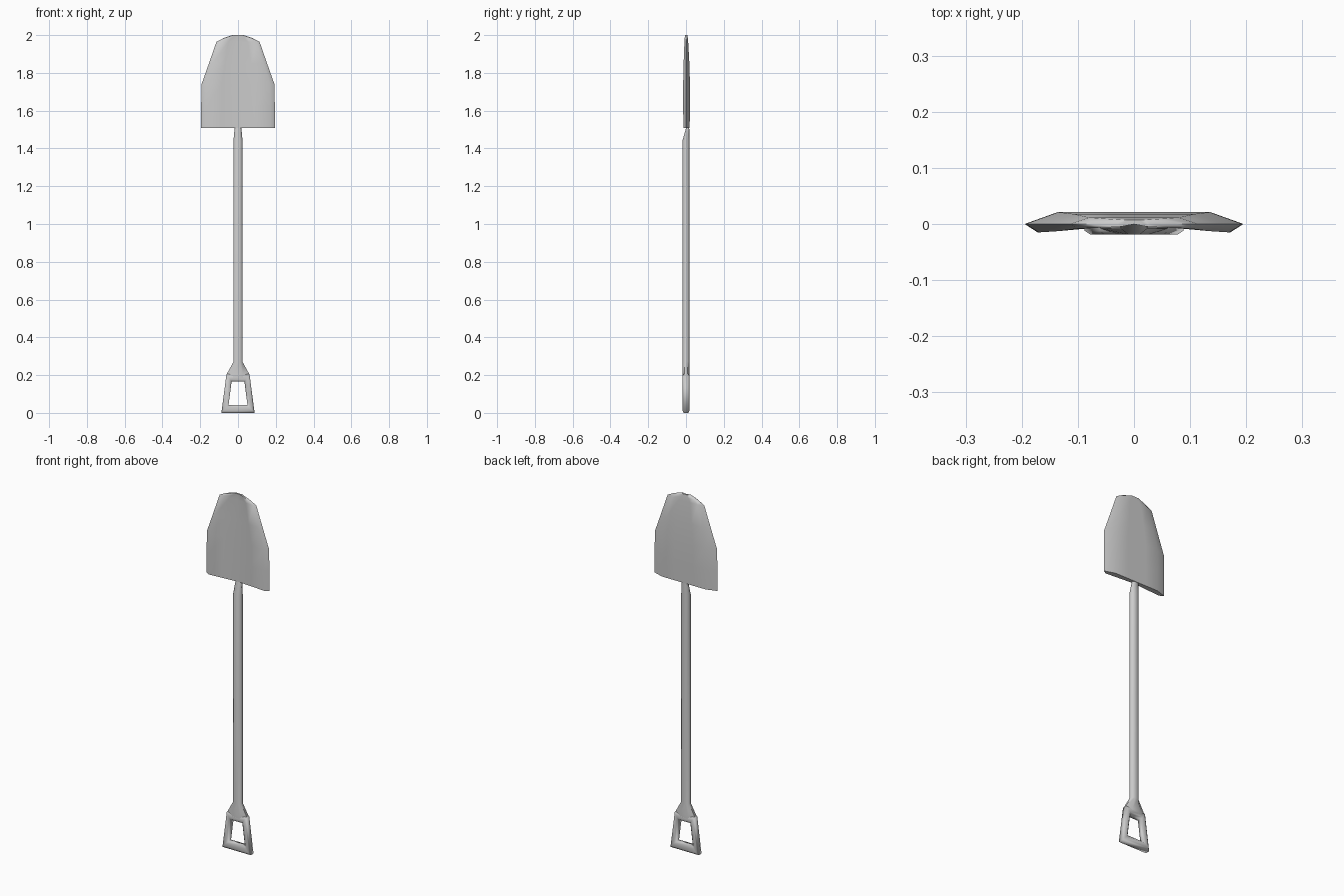
import bpy
import math

if "Cube" in bpy.data.objects:
    bpy.data.objects.remove(bpy.data.objects["Cube"], do_unlink=True)

GREY = (0.6, 0.6, 0.6, 1)
steel = bpy.data.materials.new("plain grey")
steel.use_nodes = True
steel.diffuse_color = GREY
steel.node_tree.nodes["Principled BSDF"].inputs["Base Color"].default_value = GREY


def loft(name, rings, closed=False, angle=60):
    """Skin a list of equal-length rings; either cap the ends or join them."""
    n = len(rings[0])
    verts = [p for ring in rings for p in ring]
    faces = []
    for i in range(len(rings) if closed else len(rings) - 1):
        a, b = i * n, (i + 1) % len(rings) * n
        for j in range(n):
            k = (j + 1) % n
            faces.append((a + j, a + k, b + k, b + j))
    if not closed:
        faces.append(tuple(reversed(range(n))))
        faces.append(tuple(range(len(verts) - n, len(verts))))
    mesh = bpy.data.meshes.new(name)
    mesh.from_pydata(verts, [], faces)
    mesh.materials.append(steel)
    obj = bpy.data.objects.new(name, mesh)
    bpy.context.collection.objects.link(obj)
    bpy.ops.object.select_all(action="DESELECT")
    obj.select_set(True)
    bpy.context.view_layer.objects.active = obj
    bpy.ops.object.mode_set(mode="EDIT")
    bpy.ops.mesh.select_all(action="SELECT")
    bpy.ops.mesh.normals_make_consistent(inside=False)
    bpy.ops.object.mode_set(mode="OBJECT")
    bpy.ops.object.shade_smooth_by_angle(angle=math.radians(angle))
    return obj


def octagon(z, half_w, half_d, y=0.0):
    """Horizontal eight-sided section with flat front and sides."""
    s = 1 / math.cos(math.pi / 8)
    return [(half_w * s * math.cos(a), y + half_d * s * math.sin(a), z)
            for a in (math.pi / 8 + i * math.pi / 4 for i in range(8))]


# Shaft, flaring into the grip shoulder below and tapering into the blade above
loft("shaft", [
    octagon(0.185, 0.062, 0.019),
    octagon(0.205, 0.060, 0.019),
    octagon(0.27, 0.024, 0.019),
    octagon(1.44, 0.024, 0.019),
    octagon(1.51, 0.018, 0.008, 0.009),
    octagon(1.60, 0.010, 0.004, 0.010),
])

# Grip: a tapered frame with rounded bars
outer = [(-0.088, 0.0), (0.088, 0.0), (0.061, 0.205), (-0.061, 0.205)]
inner = [(-0.050, 0.042), (0.050, 0.042), (0.034, 0.165), (-0.034, 0.165)]
bar = [(0, -0.012), (0.28, -0.019), (0.72, -0.019), (1, -0.010),
       (1, 0.010), (0.72, 0.019), (0.28, 0.019), (0, 0.012)]
loft("grip", [[(o[0] + (i[0] - o[0]) * t, y, o[1] + (i[1] - o[1]) * t) for t, y in bar]
              for o, i in zip(outer, inner)], closed=True)

# Blade: dished sections (width fraction, front/back depth) lofted up the outline
half = [(1.0, 0.0), (0.7, 0.021), (0.3, 0.021)]
front = [(0.88, -0.015), (0.45, -0.008), (0.0, -0.001)]
section = (half + [(-x, y) for x, y in reversed(half)]
           + [(-x, y) for x, y in front] + [(x, y) for x, y in reversed(front[:2])])
# height, half width, depth scale
outline = [(1.507, 0.195, 0.92), (1.62, 0.195, 1.0), (1.74, 0.193, 1.0),
           (1.85, 0.154, 0.85), (1.965, 0.114, 0.55), (1.985, 0.075, 0.45), (2.0, 0.03, 0.35)]
loft("blade", [[(x * w, y * d, z) for x, y in section] for z, w, d in outline])
